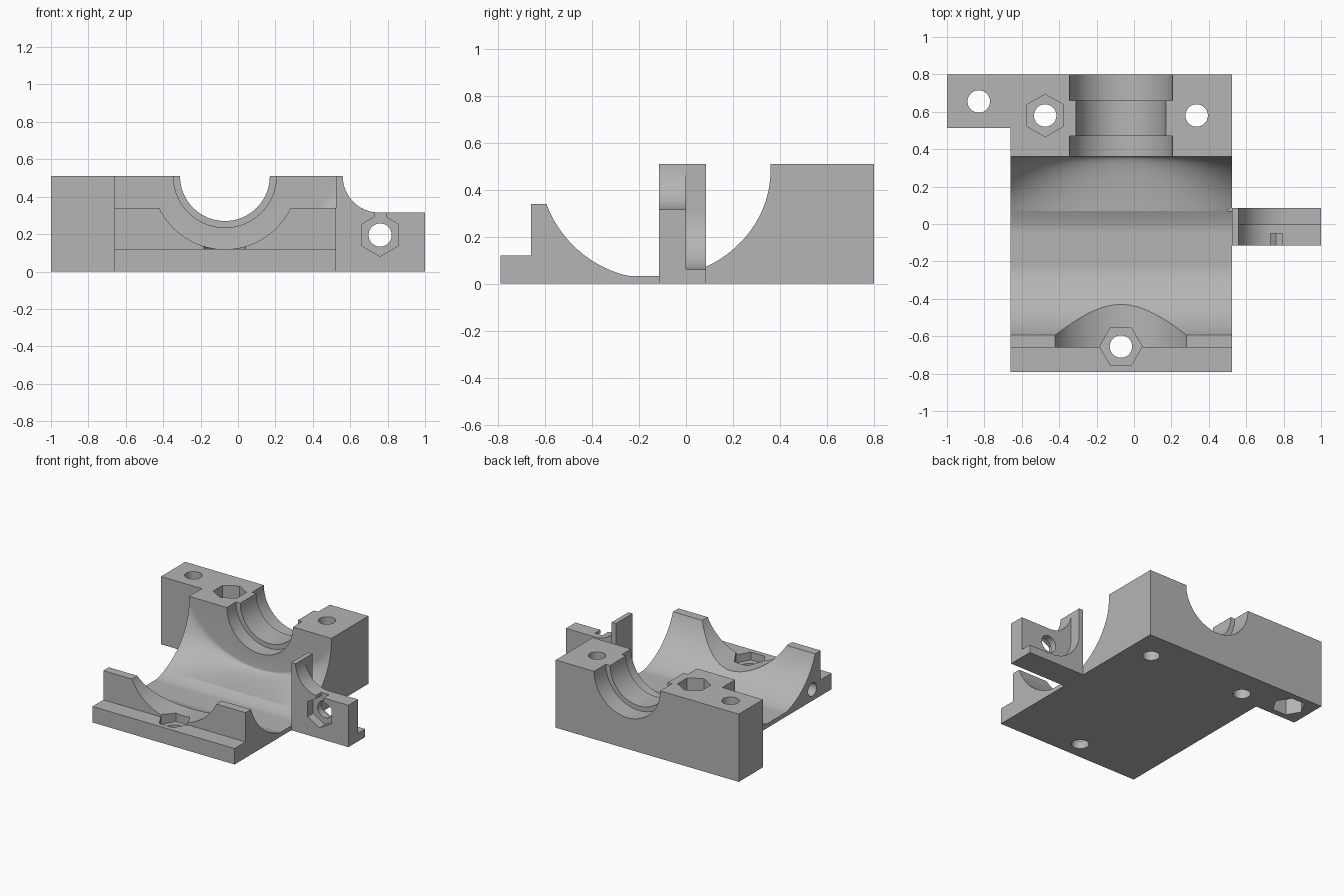
import bpy, bmesh
from math import sin, cos, pi, sqrt, radians, asin

old = bpy.data.objects.get("Cube")
if old:
    bpy.data.objects.remove(old)

grey = bpy.data.materials.new("plain_grey")
grey.use_nodes = True
COLOUR = (0.46, 0.46, 0.46, 1)
grey.diffuse_color = COLOUR
grey.node_tree.nodes["Principled BSDF"].inputs["Base Color"].default_value = COLOUR

TOP = 0.51          # split plane height
AXIS_X = -0.07      # centre of the shaft bore
TY, TR = -0.135, 0.49   # trough centre and radius


def finish(bm, name):
    bmesh.ops.recalc_face_normals(bm, faces=bm.faces)
    mesh = bpy.data.meshes.new(name)
    bm.to_mesh(mesh)
    bm.free()
    obj = bpy.data.objects.new(name, mesh)
    bpy.context.collection.objects.link(obj)
    mesh.materials.append(grey)
    return obj


def prism(name, pts, axis, a, b):
    """Extrude a 2D outline along an axis from a to b."""
    place = {"x": lambda p, t: (t, p[0], p[1]),
             "y": lambda p, t: (p[0], t, p[1]),
             "z": lambda p, t: (p[0], p[1], t)}[axis]
    bm = bmesh.new()
    face = bm.faces.new([bm.verts.new(place(p, a)) for p in pts])
    ext = bmesh.ops.extrude_face_region(bm, geom=[face])
    shift = place((0, 0), b - a)
    verts = [g for g in ext["geom"] if isinstance(g, bmesh.types.BMVert)]
    bmesh.ops.translate(bm, verts=verts, vec=shift)
    return finish(bm, name)


def rect(x0, y0, x1, y1):
    return [(x0, y0), (x1, y0), (x1, y1), (x0, y1)]


def arc(cx, cy, r, start, end, n):
    return [(cx + r * cos(start + (end - start) * i / n),
             cy + r * sin(start + (end - start) * i / n)) for i in range(n + 1)]


def ring(cx, cy, r, n=48, turn=0.0):
    return arc(cx, cy, r, turn, turn + 2 * pi, n)[:-1]


def boolean(obj, other, operation="DIFFERENCE"):
    other.hide_render = True
    mod = obj.modifiers.new("cut", "BOOLEAN")
    mod.operation = operation
    mod.solver = "EXACT"
    mod.object = other
    bpy.context.view_layer.objects.active = obj
    bpy.ops.object.modifier_apply(modifier=mod.name)
    bpy.data.objects.remove(other)


def smooth(obj):
    bpy.ops.object.select_all(action="DESELECT")
    obj.select_set(True)
    bpy.context.view_layer.objects.active = obj
    bpy.ops.object.shade_smooth_by_angle(angle=radians(25))


# Main body: side outline with the round trough, floor kept above the base
trough = arc(TY, TOP, TR, 0, -pi + asin(0.17 / TR), 56)
trough = [(y, max(z, 0.033)) for y, z in trough]
outline = [(-0.79, 0), (0.8, 0), (0.8, TOP), (0.36, TOP)] + trough
outline += [(-0.66, 0.34), (-0.66, 0.12), (-0.79, 0.12)]
body = prism("housing_body", outline, "x", -0.66, 0.525)
boolean(body, prism("mount_ear", rect(-1, 0.512, -0.6, 0.8), "z", 0, TOP), "UNION")

# Rounded clearance through the front rail
boolean(body, prism("rail_cutter", ring(AXIS_X, TOP - 0.001, 0.39, 96), "y", -0.665, 0))

# Flared recess blending the trough into the bearing wall
bm = bmesh.new()
bmesh.ops.create_grid(bm, x_segments=40, y_segments=20, size=0.5)
first = 0.07
phi = asin(sqrt(1 - ((first - TY) / TR) ** 2))
low = TOP - TR * sin(phi)
for v in bm.verts:
    x = AXIS_X + 1.26 * v.co.x
    angle = phi * (0.5 - v.co.y)
    rim = 0.79 - sqrt(0.67 ** 2 - (x - AXIS_X) ** 2)
    z = TOP - TR * sin(angle)
    y = first + (TY + TR * cos(angle) - first) * 1.0175
    v.co = (x, y, low + (z - low) * (rim - low) / (TOP - low))
ext = bmesh.ops.extrude_face_region(bm, geom=bm.faces[:])
for g in ext["geom"]:
    if isinstance(g, bmesh.types.BMVert):
        g.co.z = 0.6
boolean(body, finish(bm, "flare_cutter"))

# Stepped shaft bore
boolean(body, prism("bore_cutter", ring(AXIS_X, TOP, 0.24, 96), "y", 0.3, 0.9))
for a, b in ((0.3, 0.47), (0.66, 0.9)):
    boolean(body, prism("bearing_cutter", ring(AXIS_X, TOP, 0.275, 96), "y", a, b))

# Vertical bolt holes
for x, y in ((-0.83, 0.655), (-0.475, 0.58), (0.335, 0.58), (AXIS_X, -0.655)):
    boolean(body, prism("bolt_cutter", ring(x, y, 0.06, 32), "z", -0.1, 0.7))

# Hexagonal nut pockets
for x, y, turn, a, b in ((-0.83, 0.655, 0, -0.1, 0.12),
                         (-0.475, 0.58, pi / 6, 0.38, 0.7),
                         (AXIS_X, -0.655, 0, 0.06, 0.4)):
    boolean(body, prism("nut_cutter", ring(x, y, 0.114, 6, turn), "z", a, b))

# Blind hole in the end of the front rail
boolean(body, prism("end_hole_cutter", ring(-0.56, 0.085, 0.05, 32), "x", -0.8, -0.4))
smooth(body)

# Side lug: front plate with a concave shoulder
shoulder = arc(0.755, TOP, 0.195, pi, 1.5 * pi, 20)
plate = [(0.525, 0), (1, 0), (1, 0.315)] + shoulder[::-1] + [(0.525, TOP)]
lug = prism("side_lug_plate", plate, "y", -0.115, 0)
boolean(lug, prism("lug_hole_cutter", ring(0.76, 0.195, 0.062, 32), "y", -0.3, 0.2))
boolean(lug, prism("lug_nut_cutter", ring(0.76, 0.195, 0.114, 6, pi / 6), "y", -0.3, -0.05))
boolean(lug, prism("lug_slot_cutter", rect(0.73, 0.25, 0.793, 0.4), "y", -0.3, -0.05))
smooth(lug)

# Side lug: rear foot and gusset
gusset = arc(0.81, 0.31, 0.25, pi, 1.5 * pi, 20)
foot = [(0.525, 0), (1, 0), (1, 0.06)] + gusset[::-1] + [(0.56, TOP), (0.525, TOP)]
smooth(prism("side_lug_foot", foot, "y", 0, 0.085))
